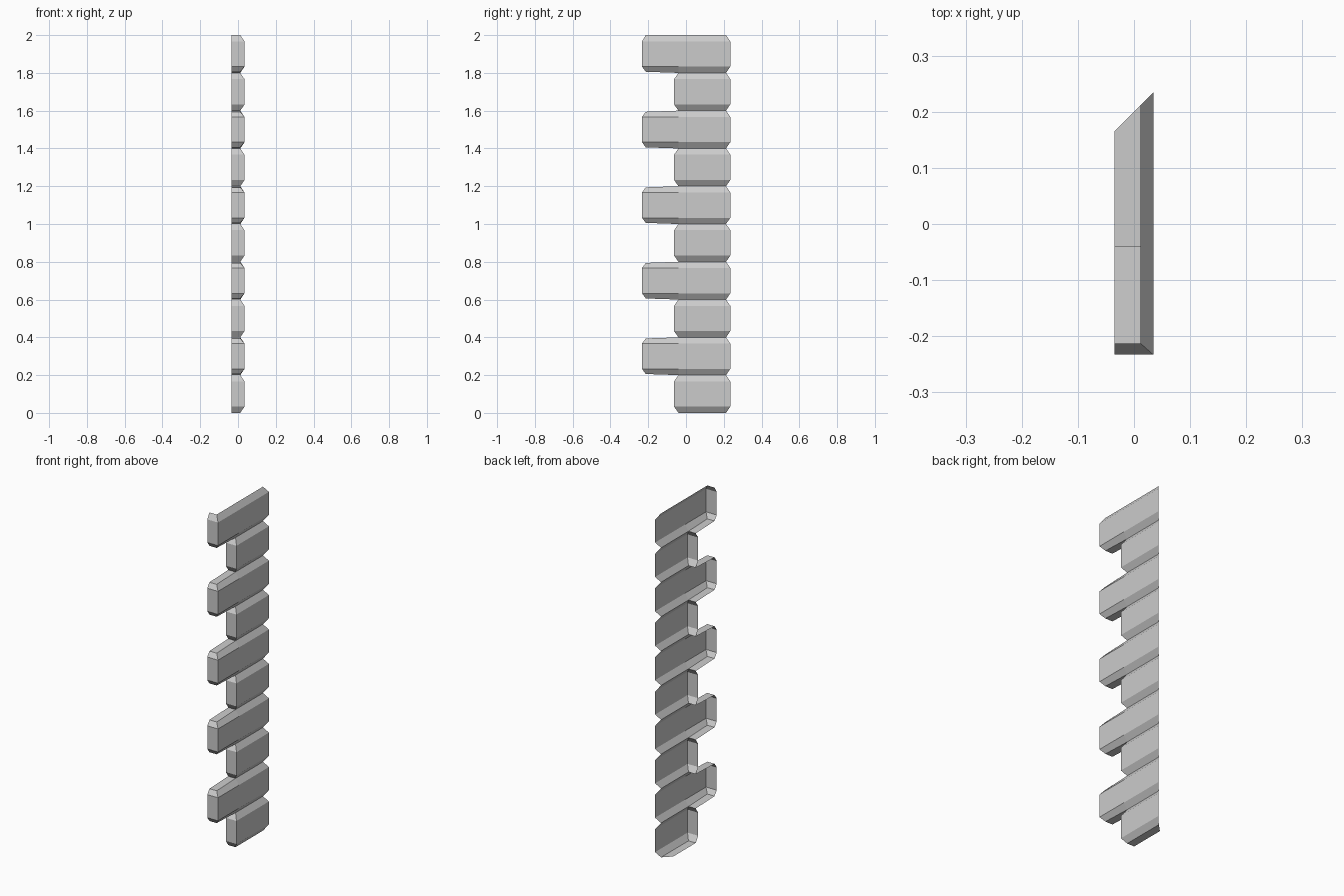
import bpy
import bmesh

if "Cube" in bpy.data.objects:
    bpy.data.objects.remove(bpy.data.objects["Cube"])

BACK, FACE, INNER = -0.0345, 0.0345, 0.012   # x of wall edge, outer face, joint line
H, BEV, DIP = 0.2, 0.033, 0.006              # course height, bevel height, ledge slope
SHORT_END, LONG_END, JOINT = -0.063, -0.233, -0.04
MITRE = 0.2                                  # mitre plane: y = x + MITRE

bm = bmesh.new()


def ring(is_long, inset, z, dip=0.0):
    """Open L-shaped section: back edge, corner, (ledge point), mitred end."""
    x = INNER if inset else FACE
    if is_long:
        end = LONG_END + (0.02 if inset else 0)
    else:
        end = JOINT if inset else SHORT_END
    pts = [(BACK, end, z + dip), (x, end, z + dip)]
    if is_long:
        pts.append((x, JOINT, z))
    pts.append((x, x + MITRE, z))
    return [bm.verts.new(p) for p in pts]


# Alternating short and long bevelled stones
courses = []
for i in range(10):
    is_long = i % 2 == 1
    z0, z1 = i * H, (i + 1) * H
    rings = [
        ring(is_long, True, z0, DIP if is_long else 0),
        ring(is_long, False, z0 + BEV),
        ring(is_long, False, z1 - BEV),
        ring(is_long, True, z1, -DIP if is_long and i < 9 else 0),
    ]
    for a, b in zip(rings, rings[1:]):
        for j in range(len(a) - 1):
            bm.faces.new((a[j], a[j + 1], b[j + 1], b[j]))
    courses.append(rings)

# Ledges where long stones overhang short ones
for i in range(9):
    low, high = courses[i][3], courses[i + 1][0]
    if i % 2 == 1:
        bm.faces.new((low[0], low[1], high[1], high[0]))
    else:
        bm.faces.new((high[1], high[0], low[0], low[1]))

# Underside of the lowest stone (back, top and mitre stay open)
base = courses[0][0] + [bm.verts.new((BACK, BACK + MITRE, 0))]
bm.faces.new(base[::-1])

bmesh.ops.remove_doubles(bm, verts=bm.verts, dist=0.0005)
mesh = bpy.data.meshes.new("corner_quoins")
bm.to_mesh(mesh)
bm.free()
bpy.context.collection.objects.link(bpy.data.objects.new("corner_quoins", mesh))
